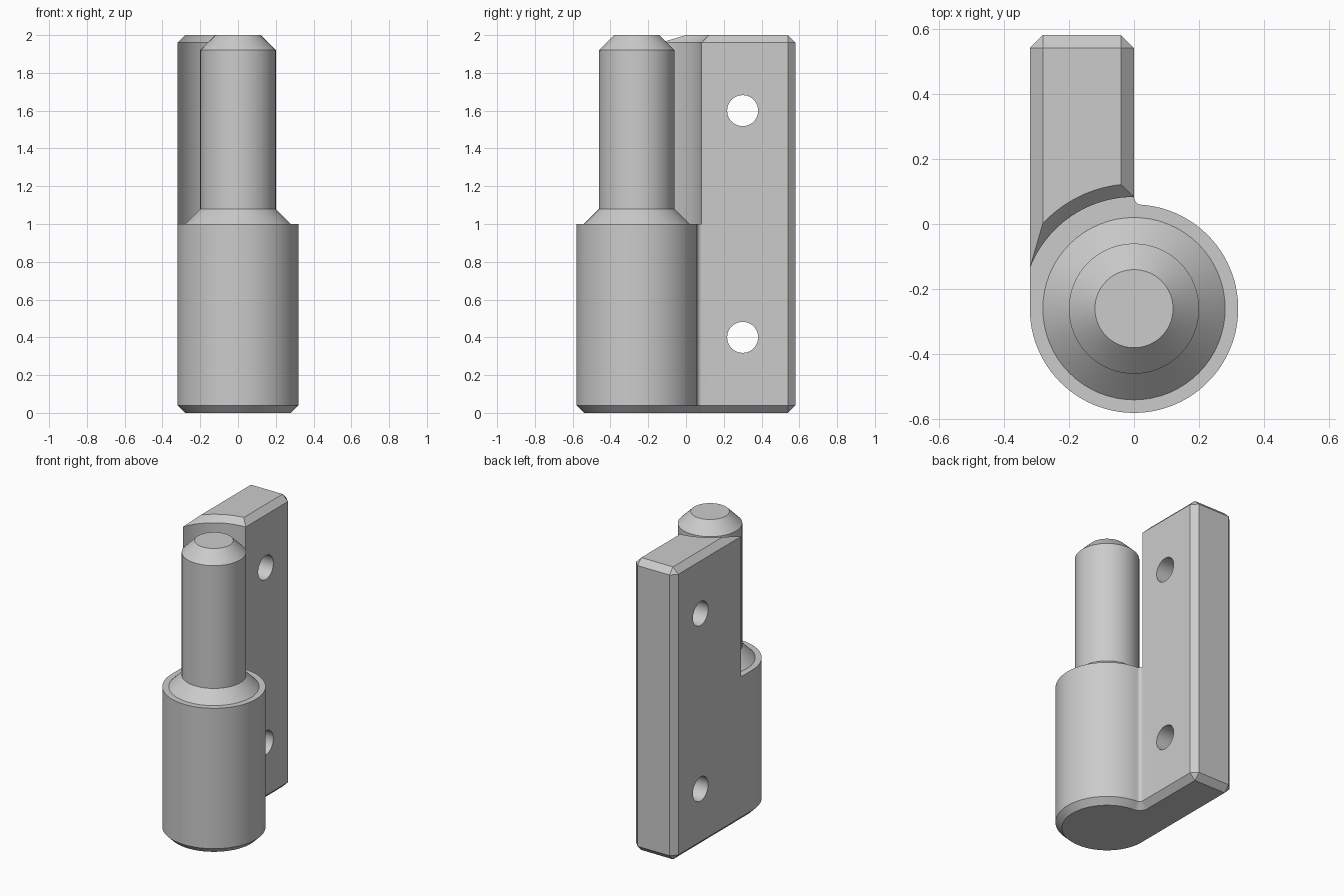
import bpy, bmesh
from math import radians, pi, sin, cos, atan2, asin, sqrt
from mathutils import Matrix

cube = bpy.data.objects.get("Cube")
if cube:
    bpy.data.objects.remove(cube, do_unlink=True)

steel = bpy.data.materials.new("grey_steel")
steel.use_nodes = True
GREY = (0.6, 0.6, 0.6, 1)
steel.diffuse_color = GREY
steel.node_tree.nodes["Principled BSDF"].inputs["Base Color"].default_value = GREY

CY = -0.26             # barrel axis
R = 0.32               # barrel radius
BEVEL = 0.04
FILLET = 0.024         # small blend between barrel and leaf
FY = CY + sqrt((R + FILLET) ** 2 - FILLET ** 2)
CUT = FY - CY          # clearance radius above the barrel
BACK = 0.58


def arc(cx, cy, r, a, b, n):
    return [(cx + r * cos(a + (b - a) * i / n), cy + r * sin(a + (b - a) * i / n))
            for i in range(n + 1)]


def on_cut(x, r):
    return CY + sqrt(r * r - x * x)


def leaf(d, r):
    """Leaf outline inset by d, its two front ends on the clearance circle r."""
    return [(-d, on_cut(d, r)), (-d, BACK - BEVEL), (-BEVEL, BACK - d),
            (BEVEL - R, BACK - d), (d - R, BACK - BEVEL), (d - R, on_cut(R - d, r))]


def barrel(d):
    """Barrel and blend outline inset by d."""
    a = atan2(FY - CY, FILLET)
    round_part = arc(0, CY, R - d, pi, 2 * pi + a, 72)
    blend = arc(FILLET, FY, FILLET + d, pi + a, pi, 8)
    return round_part + blend[1:-1]


def recess(d):
    """Concave front of the upper leaf."""
    r = CUT + d
    start = pi / 2 + asin((R - d) / r)
    end = pi / 2 + asin(d / r)
    return arc(0, CY, r, start, end, 24)[1:-1]


def finish(bm, name):
    bmesh.ops.remove_doubles(bm, verts=bm.verts, dist=1e-5)
    bmesh.ops.recalc_face_normals(bm, faces=bm.faces)
    mesh = bpy.data.meshes.new(name)
    bm.to_mesh(mesh)
    bm.free()
    mesh.materials.append(steel)
    obj = bpy.data.objects.new(name, mesh)
    bpy.context.collection.objects.link(obj)
    return obj


def activate(obj):
    bpy.ops.object.select_all(action='DESELECT')
    obj.select_set(True)
    bpy.context.view_layer.objects.active = obj


def smooth(obj):
    activate(obj)
    bpy.ops.object.shade_smooth_by_angle(angle=radians(25))


# Leaf and barrel as one solid
bm = bmesh.new()


def ring(points, z):
    return [bm.verts.new((x, y, z)) for x, y in points]


def bridge(a, b):
    for i in range(len(a)):
        j = (i + 1) % len(a)
        bm.faces.new((a[i], a[j], b[j], b[i]))


bottom_leaf = leaf(BEVEL, CUT)
bottom_leaf[0] = (-BEVEL, FY)
bottom = ring(bottom_leaf + barrel(BEVEL), 0)
low = ring(leaf(0, CUT) + barrel(0), BEVEL)
shared = ring(leaf(0, CUT), 1)
rim = ring(barrel(0), 1)
hollow = ring(recess(0), 1)
high = ring(leaf(0, CUT) + recess(0), 2 - BEVEL)
top = ring(leaf(BEVEL, CUT + BEVEL) + recess(BEVEL), 2)
bridge(bottom, low)
bridge(low, shared + rim)
bridge(shared + hollow, high)
bridge(high, top)
bm.faces.new(bottom[::-1])
bm.faces.new(top)
bm.faces.new([shared[-1]] + rim + [shared[0]] + hollow[::-1])
body = finish(bm, "hinge_leaf_and_barrel")

# Screw holes through the leaf
bm = bmesh.new()
for z in (0.4, 1.6):
    place = Matrix.Translation((-R / 2, 0.3, z)) @ Matrix.Rotation(pi / 2, 4, 'Y')
    bmesh.ops.create_cone(bm, cap_ends=True, segments=48, radius1=0.082,
                          radius2=0.082, depth=1, matrix=place)
cutter = finish(bm, "screw_hole_cutter")
cutter.hide_render = True
mod = body.modifiers.new("screw_holes", 'BOOLEAN')
mod.operation = 'DIFFERENCE'
mod.solver = 'EXACT'
mod.object = cutter
activate(body)
bpy.ops.object.modifier_apply(modifier=mod.name)
bpy.data.objects.remove(cutter, do_unlink=True)
smooth(body)

# Pin with flared foot and tapered tip
bm = bmesh.new()
rings = [ring(arc(0, CY, r, 0, 2 * pi, 64)[:-1], z)
         for r, z in ((0.28, 1), (0.2, 1.08), (0.2, 1.92), (0.12, 2))]
for a, b in zip(rings, rings[1:]):
    bridge(a, b)
bm.faces.new(rings[-1])
smooth(finish(bm, "hinge_pin"))
